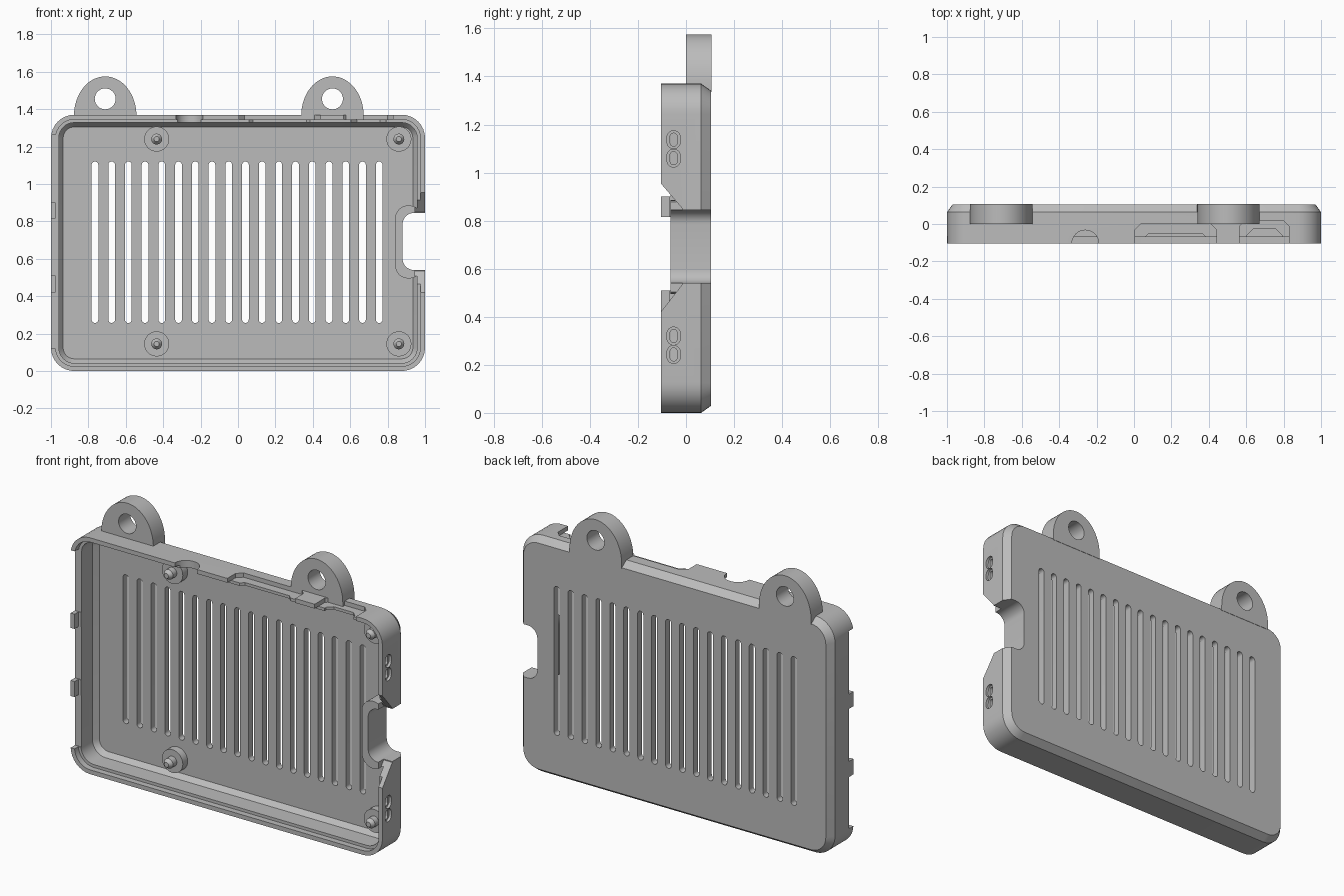
import bpy, bmesh, math
from mathutils import Vector

old = bpy.data.objects.get("Cube")
if old:
    bpy.data.objects.remove(old, do_unlink=True)

grey = bpy.data.materials.new("plain grey")
grey.use_nodes = True
grey.diffuse_color = (0.5, 0.5, 0.5, 1)
grey.node_tree.nodes["Principled BSDF"].inputs["Base Color"].default_value = (0.5, 0.5, 0.5, 1)

H = 1.37
FRONT, BACK, FLOOR = -0.105, 0.105, 0.065


def finish(bm, name):
    bmesh.ops.recalc_face_normals(bm, faces=bm.faces)
    me = bpy.data.meshes.new(name)
    bm.to_mesh(me)
    bm.free()
    me.materials.append(grey)
    ob = bpy.data.objects.new(name, me)
    bpy.context.collection.objects.link(ob)
    return ob


def rounded(a0, a1, b0, b1, r, n=8):
    """Outline of a rounded rectangle, as 2D points."""
    pts = []
    for k, (ca, cb) in enumerate([(a1 - r, b1 - r), (a0 + r, b1 - r), (a0 + r, b0 + r), (a1 - r, b0 + r)]):
        for i in range(n + 1):
            t = math.pi / 2 * (k + i / n)
            pts.append((ca + r * math.cos(t), cb + r * math.sin(t)))
    return pts


def circle(a, b, r, n=32):
    return [(a + r * math.cos(2 * math.pi * i / n), b + r * math.sin(2 * math.pi * i / n)) for i in range(n)]


def place(a, b, d, axis):
    return {"x": (d, a, b), "y": (a, d, b), "z": (a, b, d)}[axis]


def loft(bm, sections, axis="y"):
    """Skin a list of (outline, depth) sections and cap both ends."""
    rings = [[bm.verts.new(place(a, b, d, axis)) for a, b in pts] for pts, d in sections]
    for r, s in zip(rings, rings[1:]):
        for i in range(len(r)):
            j = (i + 1) % len(r)
            bm.faces.new((r[i], r[j], s[j], s[i]))
    bm.faces.new(rings[0])
    bm.faces.new(rings[-1])


def prism(name, outlines, d0, d1, axis="y"):
    bm = bmesh.new()
    for pts in outlines:
        loft(bm, [(pts, d0), (pts, d1)], axis)
    return finish(bm, name)


def combine(ob, other, op="DIFFERENCE"):
    mod = ob.modifiers.new("cut", "BOOLEAN")
    mod.operation, mod.solver, mod.object = op, "EXACT", other
    dg = bpy.context.evaluated_depsgraph_get()
    me = bpy.data.meshes.new_from_object(ob.evaluated_get(dg))
    ob.modifiers.clear()
    ob.data = me
    bpy.data.objects.remove(other, do_unlink=True)


# Tray shell: floor, inner wall, stepped lip, outer wall, chamfered back
def tray_outline(inset):
    return rounded(-1 + inset, 1 - inset, inset, H - inset, 0.125 - inset)


bm = bmesh.new()
loft(bm, [(tray_outline(i), y) for i, y in [
    (0.065, FLOOR), (0.042, 0.035), (0.042, -0.07), (0.025, -0.07),
    (0.025, FRONT), (0, FRONT), (0, 0.063), (0.03, BACK)]])
tray = finish(bm, "case_tray")

# Raised wall around the side notch
combine(tray, prism("notch_wall", [rounded(0.84, 0.985, 0.495, 0.885, 0.07)], -0.065, 0.075), "UNION")

# Vent slots
combine(tray, prism("slots", [rounded(x - 0.018, x + 0.018, 0.257, 1.12, 0.0179, 5)
                              for x in (-0.765 + 0.0894 * i for i in range(18))], 0, 0.2))

# Side notch and the sloped relief of the wall beside it
combine(tray, prism("notch", [rounded(0.88, 1.2, 0.54, 0.845, 0.06)], -0.2, 0.2))
combine(tray, prism("relief", [[(-0.2, 0.42), (FRONT, 0.42), (-0.015, 0.535), (-0.015, 0.85),
                                (FRONT, 0.955), (-0.2, 0.955)]], 0.945, 1.1, "x"))

# Indicator and button openings: countersunk pills with a smaller through hole
centres = (0.243, 0.32, 1.06, 1.137)
combine(tray, prism("pill_sinks", [rounded(-0.079, -0.024, z - 0.037, z + 0.037, 0.027) for z in centres], 0.985, 1.1, "x"))
combine(tray, prism("pill_holes", [rounded(-0.066, -0.037, z - 0.027, z + 0.027, 0.014) for z in centres], 0.8, 1.1, "x"))

# Low left-hand wall, leaving two locating tabs
combine(tray, prism("low_wall", [[(-0.2, a), (-0.065, a), (-0.065, b), (-0.2, b)]
                                 for a, b in ((0.12, 0.42), (0.51, 0.815), (0.9, 1.265))], -1.1, -0.9, "x"))


# Port openings in the top wall
def port(x0, x1, y, c):
    return [(x0, -0.2), (x0, y - c), (x0 + c, y), (x1 - c, y), (x1, y - c), (x1, -0.2)]


combine(tray, prism("jack_hole", [circle(-0.26, FRONT, 0.072)], 1.2, 1.5, "z"))
combine(tray, prism("port_recess", [port(0.005, 0.44, 0.0, 0.03), port(0.565, 0.83, 0.018, 0.03)], 1.345, 1.5, "z"))
combine(tray, prism("port_hole", [port(0.045, 0.4, -0.05, 0.035), port(0.605, 0.79, -0.028, 0.03)], 1.25, 1.5, "z"))

parts = [tray]

# Hanging lugs
for name, x in (("right", -0.71), ("left", 0.505)):
    dome = [(x + 0.167 * math.cos(math.pi * i / 32), 1.365 + 0.21 * math.sin(math.pi * i / 32)) for i in range(33)]
    lug = prism(name + "_hanging_lug", [dome + [(x - 0.167, 1.335), (x + 0.167, 1.335)]], 0.0, 0.107)
    combine(lug, prism("lug_hole", [circle(x, 1.455, 0.056)], -0.2, 0.2))
    parts.append(lug)

# Board standoffs with tapered pins
for name, x, z in (("upper_right", -0.435, 1.24), ("upper_left", 0.86, 1.24),
                   ("lower_right", -0.435, 0.145), ("lower_left", 0.86, 0.145)):
    bm = bmesh.new()
    loft(bm, [(circle(x, z, r), y) for r, y in [
        (0.067, FLOOR + 0.01), (0.067, 0.02), (0.029, 0.02), (0.029, -0.015), (0.014, -0.035)]])
    parts.append(finish(bm, name + "_standoff"))

# Smooth the rounded walls, keep the edges crisp
bpy.ops.object.select_all(action="DESELECT")
for ob in parts:
    ob.select_set(True)
bpy.context.view_layer.objects.active = tray
bpy.ops.object.shade_smooth_by_angle(angle=math.radians(25))
